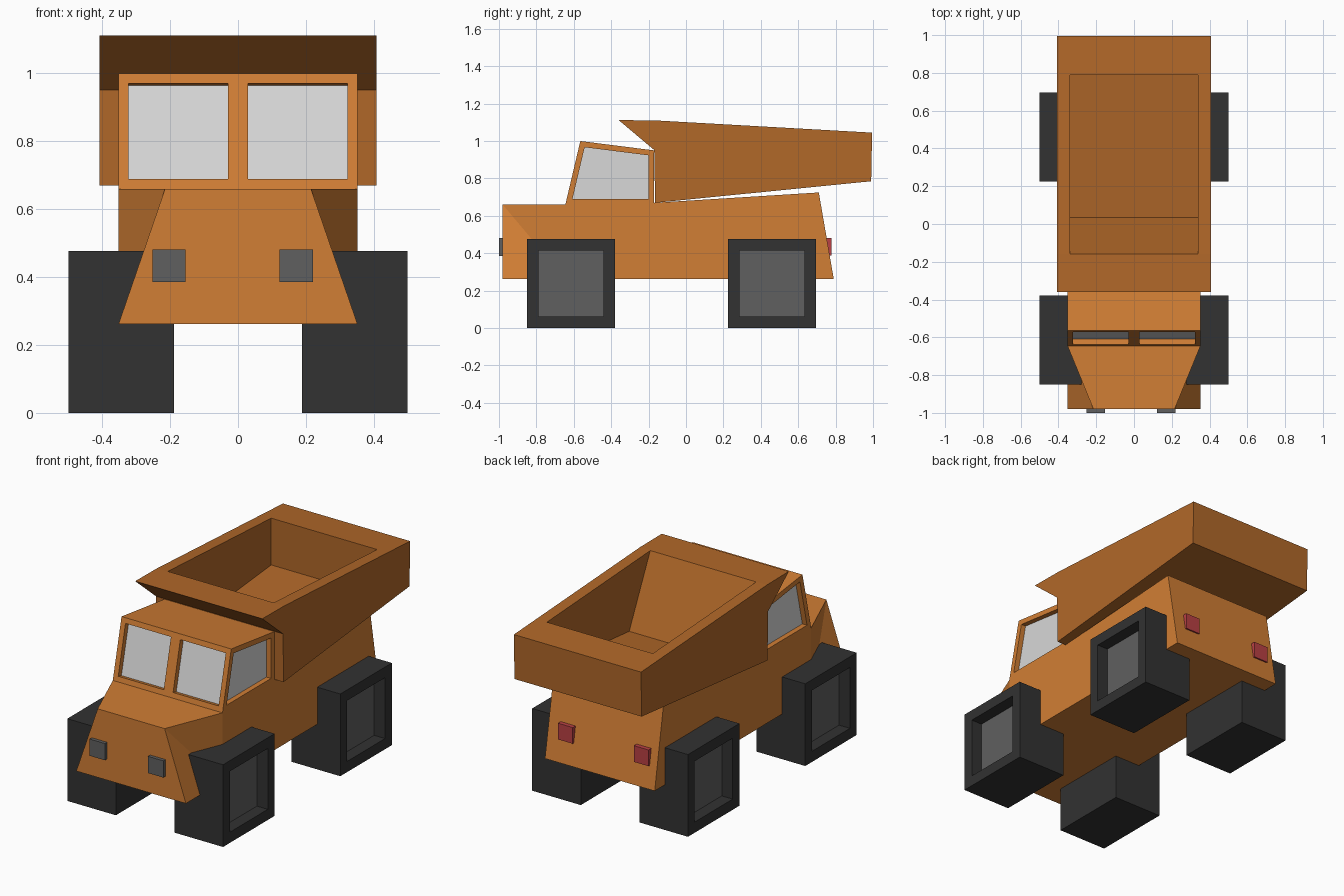
import bpy
import bmesh
from mathutils import Matrix, Vector

old = bpy.data.objects.get("Cube")
if old:
    bpy.data.objects.remove(old, do_unlink=True)


def material(name, color):
    m = bpy.data.materials.new(name)
    m.use_nodes = True
    m.diffuse_color = (*color, 1)
    m.node_tree.nodes["Principled BSDF"].inputs["Base Color"].default_value = (*color, 1)
    return m


ORANGE = material("body orange", (0.64, 0.21, 0.035))
BROWN = material("bed brown orange", (0.44, 0.138, 0.022))
GLASS = material("window grey", (0.69, 0.69, 0.69))
BLACK = material("tyre black", (0.032, 0.032, 0.032))
GREY = material("hub and lamp grey", (0.115, 0.115, 0.115))
RED = material("tail lamp red", (0.49, 0.053, 0.058))


def finish(name, bm, *mats):
    bmesh.ops.recalc_face_normals(bm, faces=bm.faces)
    mesh = bpy.data.meshes.new(name)
    bm.to_mesh(mesh)
    bm.free()
    for m in mats:
        mesh.materials.append(m)
    obj = bpy.data.objects.new(name, mesh)
    bpy.context.collection.objects.link(obj)
    return obj


def box_mesh(lo, hi):
    lo, hi = Vector(lo), Vector(hi)
    bm = bmesh.new()
    place = Matrix.Translation((lo + hi) / 2) @ Matrix.Diagonal((*(hi - lo), 1))
    bmesh.ops.create_cube(bm, size=1, matrix=place)
    return bm


def profile_mesh(points, half):
    """Extrude a side outline (y, z) across the width."""
    bm = bmesh.new()
    face = bm.faces.new([bm.verts.new((-half, y, z)) for y, z in points])
    new = bmesh.ops.extrude_face_region(bm, geom=[face])["geom"]
    verts = [v for v in new if isinstance(v, bmesh.types.BMVert)]
    bmesh.ops.translate(bm, verts=verts, vec=(2 * half, 0, 0))
    bmesh.ops.recalc_face_normals(bm, faces=bm.faces)
    return bm


def recess(bm, faces, border, depth):
    """Leave a border, sink the middle straight in and colour it."""
    bmesh.ops.inset_individual(bm, faces=faces, thickness=border, use_even_offset=True)
    for f in faces:
        n = f.normal.copy()
        new = bmesh.ops.extrude_discrete_faces(bm, faces=[f])["faces"]
        bmesh.ops.translate(bm, verts=new[0].verts, vec=-n * depth)
        new[0].material_index = 1


# Chassis: lofted stations (bottom y, top y, top z, top half width)
HALF, FLOOR = 0.352, 0.262
stations = [(-0.98, -0.98, 0.66, 0.215), (-0.645, -0.645, 0.66, HALF),
            (-0.17, -0.17, 0.67, HALF), (0.79, 0.71, 0.725, HALF)]
bm = bmesh.new()
rings = []
for yb, yt, zt, w in stations:
    rings.append([bm.verts.new(p) for p in ((-HALF, yb, FLOOR), (HALF, yb, FLOOR),
                                            (w, yt, zt), (-w, yt, zt))])
for a, b in zip(rings, rings[1:]):
    bm.faces.new((a[0], a[1], b[1], b[0]))
    bm.faces.new((a[3], a[2], b[2], b[3]))
    for low, top in ((0, 3), (1, 2)):
        bm.faces.new((a[low], a[top], b[low]))
        bm.faces.new((a[top], b[top], b[low]))
bm.faces.new(rings[0])
bm.faces.new(rings[-1])
finish("chassis", bm, ORANGE)

# Cab with sunken windows in the front and sides
bm = profile_mesh([(-0.645, 0.66), (-0.565, 1.0), (-0.17, 0.95), (-0.17, 0.66)], HALF)
front = [f for f in bm.faces if f.normal.y < -0.9]
edges = {e for f in front for e in f.edges}
bmesh.ops.bisect_plane(bm, geom=front + list(edges) + [v for f in front for v in f.verts],
                       plane_co=(0, 0, 0), plane_no=(1, 0, 0))
bm.normal_update()
panes = [f for f in bm.faces if f.normal.y < -0.9 or abs(f.normal.x) > 0.9]
recess(bm, panes, 0.03, 0.03)
finish("cab", bm, ORANGE, GLASS)

# Dump bed with overhanging front lip, hollowed out
bed = finish("dump_bed", profile_mesh([(-0.36, 1.112), (-0.16, 1.11), (0.995, 1.045),
                                       (0.99, 0.785), (-0.165, 0.67), (-0.17, 0.952)],
                                      0.408), BROWN)
cutter = finish("bed_cutter", profile_mesh([(-0.202, 1.2), (0.035, 0.715), (0.79, 0.785),
                                            (0.79, 1.2)], 0.34), BROWN)
cutter.hide_render = True
mod = bed.modifiers.new("hollow", 'BOOLEAN')
mod.operation = 'DIFFERENCE'
mod.solver = 'EXACT'
mod.object = cutter
bpy.context.view_layer.objects.active = bed
bpy.ops.object.modifier_apply(modifier=mod.name)
bpy.data.objects.remove(cutter, do_unlink=True)

# Square wheels with sunken hubs
for side, s in (("left", 1), ("right", -1)):
    for end, y in (("front", -0.615), ("rear", 0.46)):
        xs = sorted((s * 0.188, s * 0.5))
        bm = box_mesh((xs[0], y - 0.236, 0), (xs[1], y + 0.236, 0.477))
        bm.normal_update()
        recess(bm, [f for f in bm.faces if f.normal.x * s > 0.9], 0.062, 0.07)
        finish(f"{end}_{side}_wheel", bm, BLACK, GREY)

# Headlamps and tail lamps
for side, x in (("left", 0.172), ("right", -0.203)):
    finish(f"{side}_headlamp", box_mesh((x - 0.049, -1.0, 0.385), (x + 0.049, -0.95, 0.482)), GREY)
for side, x in (("left", 0.23), ("right", -0.257)):
    finish(f"{side}_tail_lamp", box_mesh((x - 0.047, 0.72, 0.388), (x + 0.047, 0.777, 0.482)), RED)
